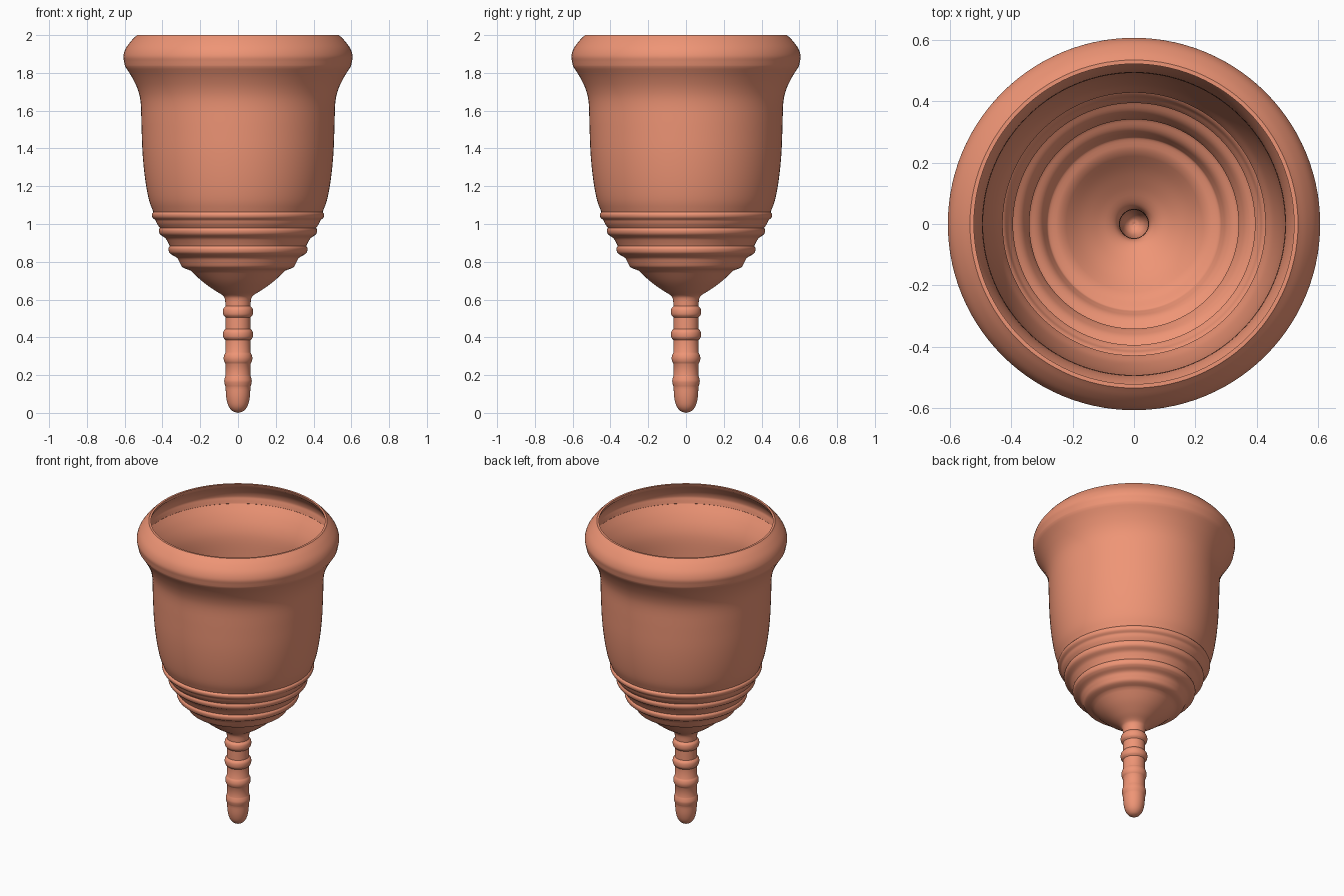
import bpy, bmesh, math
from mathutils import Vector

if "Cube" in bpy.data.objects:
    bpy.data.objects.remove(bpy.data.objects["Cube"])

WALL = 0.02
SIDES = 112


def smooth(pts, n=4):
    """Catmull-Rom curve through (radius, z) points."""
    p = [Vector(q) for q in pts]
    p = [2 * p[0] - p[1]] + p + [2 * p[-1] - p[-2]]
    out = []
    for a, b, c, d in zip(p, p[1:], p[2:], p[3:]):
        for i in range(n):
            t = i / n
            out.append(0.5 * (2 * b + (c - a) * t + (2 * a - 5 * b + 4 * c - d) * t**2
                              + (3 * b - a - 3 * c + d) * t**3))
    return out + [p[-2]]


# outer profile, top to bottom, one list per stretch between creases
runs = [
    # rolled rim
    [(0.535, 2.0), (0.565, 1.97), (0.594, 1.93), (0.607, 1.89), (0.603, 1.86), (0.598, 1.835)],
    # shoulder and body
    [(0.598, 1.835), (0.56, 1.775), (0.53, 1.71), (0.515, 1.64), (0.511, 1.52),
     (0.505, 1.37), (0.492, 1.24), (0.472, 1.13), (0.448, 1.063)],
    # grip steps
    [(0.448, 1.063), (0.456, 1.052), (0.453, 1.035), (0.437, 1.02)],
    [(0.437, 1.02), (0.428, 1.0), (0.414, 0.98)],
    [(0.414, 0.98), (0.419, 0.965), (0.412, 0.945), (0.385, 0.925), (0.372, 0.905), (0.361, 0.883)],
    [(0.361, 0.883), (0.368, 0.87), (0.364, 0.85), (0.35, 0.837)],
    [(0.35, 0.837), (0.322, 0.82), (0.308, 0.795), (0.292, 0.77), (0.25, 0.753)],
    # base cone
    [(0.25, 0.753), (0.19, 0.697), (0.13, 0.653), (0.085, 0.625), (0.07, 0.605), (0.066, 0.565)],
]
# stem rings
for z, r in ((0.535, 0.08), (0.415, 0.08), (0.29, 0.076), (0.168, 0.073)):
    runs.append([(0.066, z + 0.03), (r - 0.003, z + 0.017), (r, z),
                 (r - 0.003, z - 0.017), (0.066, z - 0.03)])
# stem tip
runs.append([(0.066, 0.138), (0.062, 0.08), (0.05, 0.035), (0.028, 0.009), (0.0, 0.0)])

outer = []
for run in runs:
    for q in smooth(run):
        if not outer or (q - outer[-1]).length > 1e-4:
            outer.append(q)

# inner profile is the outer one moved in by the wall thickness
inner = []
for i, q in enumerate(outer):
    t = (outer[min(i + 1, len(outer) - 1)] - outer[max(i - 1, 0)]).normalized()
    inner.append(Vector((max(q.x + t.y * WALL, 0.0), q.y - t.x * WALL)))
inner[0] = Vector((0.522, 2.0))
inner[-1] = Vector((0.0, WALL))

# lathe the closed section
bm = bmesh.new()
section = [bm.verts.new((q.x, 0, q.y)) for q in outer[::-1] + inner]
edges = [bm.edges.new(pair) for pair in zip(section, section[1:])]
bmesh.ops.spin(bm, geom=section + edges, axis=(0, 0, 1), cent=(0, 0, 0),
               angle=math.tau, steps=SIDES, use_duplicate=False)
bmesh.ops.remove_doubles(bm, verts=bm.verts[:], dist=1e-5)
bmesh.ops.recalc_face_normals(bm, faces=bm.faces[:])
mesh = bpy.data.meshes.new("cup")
bm.to_mesh(mesh)
bm.free()

cup = bpy.data.objects.new("cup_with_stem", mesh)
bpy.context.collection.objects.link(cup)
mat = bpy.data.materials.new("coral_silicone")
mat.diffuse_color = (0.86, 0.30, 0.18, 1)
mat.use_nodes = True
mat.node_tree.nodes["Principled BSDF"].inputs["Base Color"].default_value = mat.diffuse_color
mesh.materials.append(mat)
bpy.context.view_layer.objects.active = cup
cup.select_set(True)
bpy.ops.object.shade_smooth_by_angle(angle=math.radians(32))
